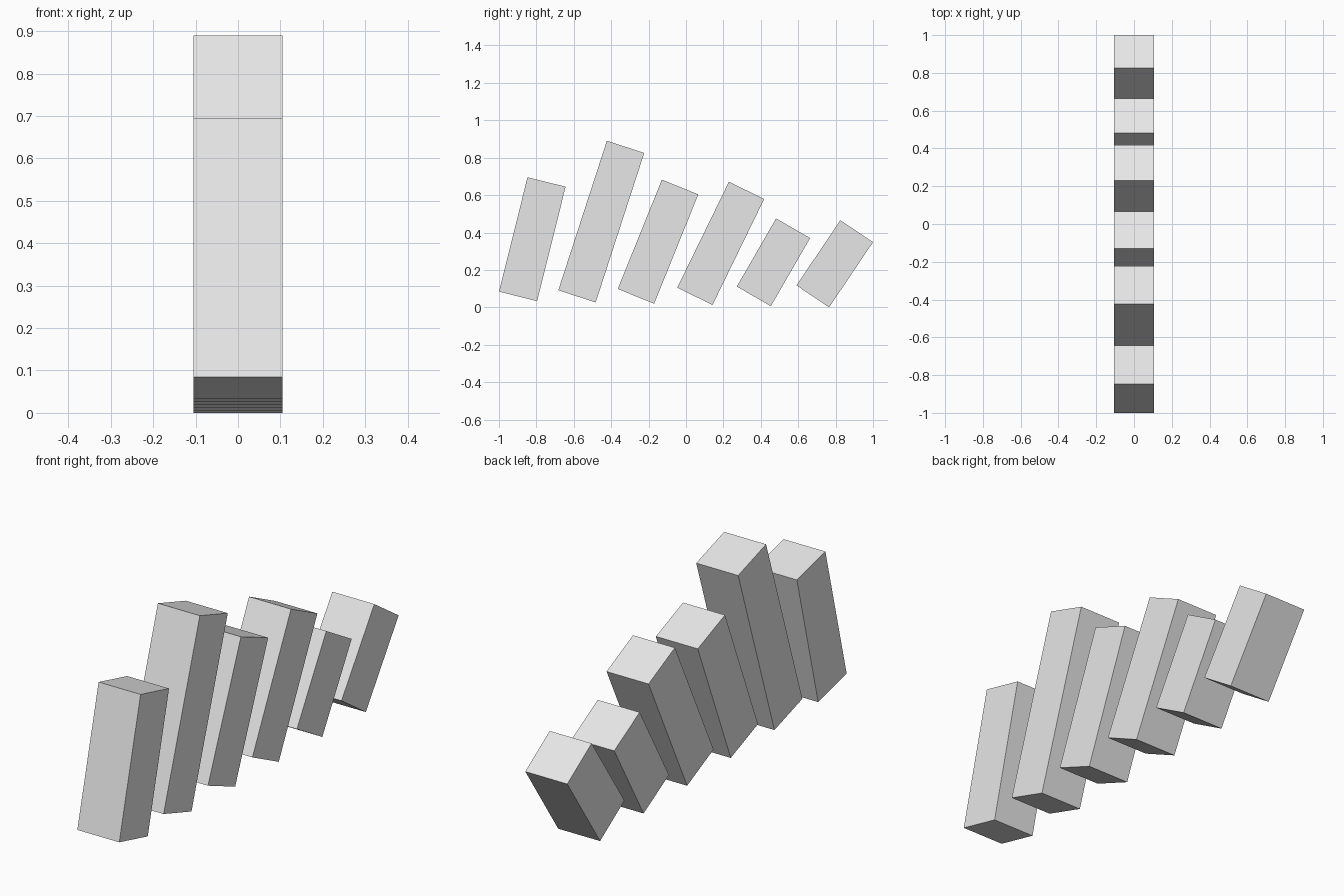
import bpy
import bmesh
from math import radians
from mathutils import Matrix

default = bpy.data.objects.get("Cube")
if default:
    bpy.data.objects.remove(default, do_unlink=True)

# Single light grey finish
grey = bpy.data.materials.new("light_grey")
grey.use_nodes = True
colour = (0.8, 0.8, 0.8, 1.0)
grey.diffuse_color = colour
grey.node_tree.nodes["Principled BSDF"].inputs["Base Color"].default_value = colour

UNIT = 0.2101            # block width; heights are whole multiples of it
SPACING = 1.5 * UNIT     # distance between pivots
FIRST_Y = -0.898
PIVOT_Z = 0.0587
HEIGHTS = [3, 4, 3, 3, 2, 2]


def leaning_block(name, y, height, lean):
    """Square block pivoted at the centre of its base, tipped towards the back."""
    bm = bmesh.new()
    bmesh.ops.create_cube(bm, size=1.0)
    bmesh.ops.translate(bm, vec=(0, 0, 0.5), verts=bm.verts)
    bmesh.ops.transform(bm, matrix=Matrix.Diagonal((UNIT, UNIT, height, 1)), verts=bm.verts)
    mesh = bpy.data.meshes.new(name)
    bm.to_mesh(mesh)
    bm.free()
    mesh.materials.append(grey)
    block = bpy.data.objects.new(name, mesh)
    block.location = (0, y, PIVOT_Z)
    block.rotation_euler.x = -lean
    bpy.context.collection.objects.link(block)


# Row of blocks, each leaning four degrees more than the one before
for i, units in enumerate(HEIGHTS):
    leaning_block(f"leaning_block_{i + 1}", FIRST_Y + i * SPACING,
                  units * UNIT, radians(14 + 4 * i))
